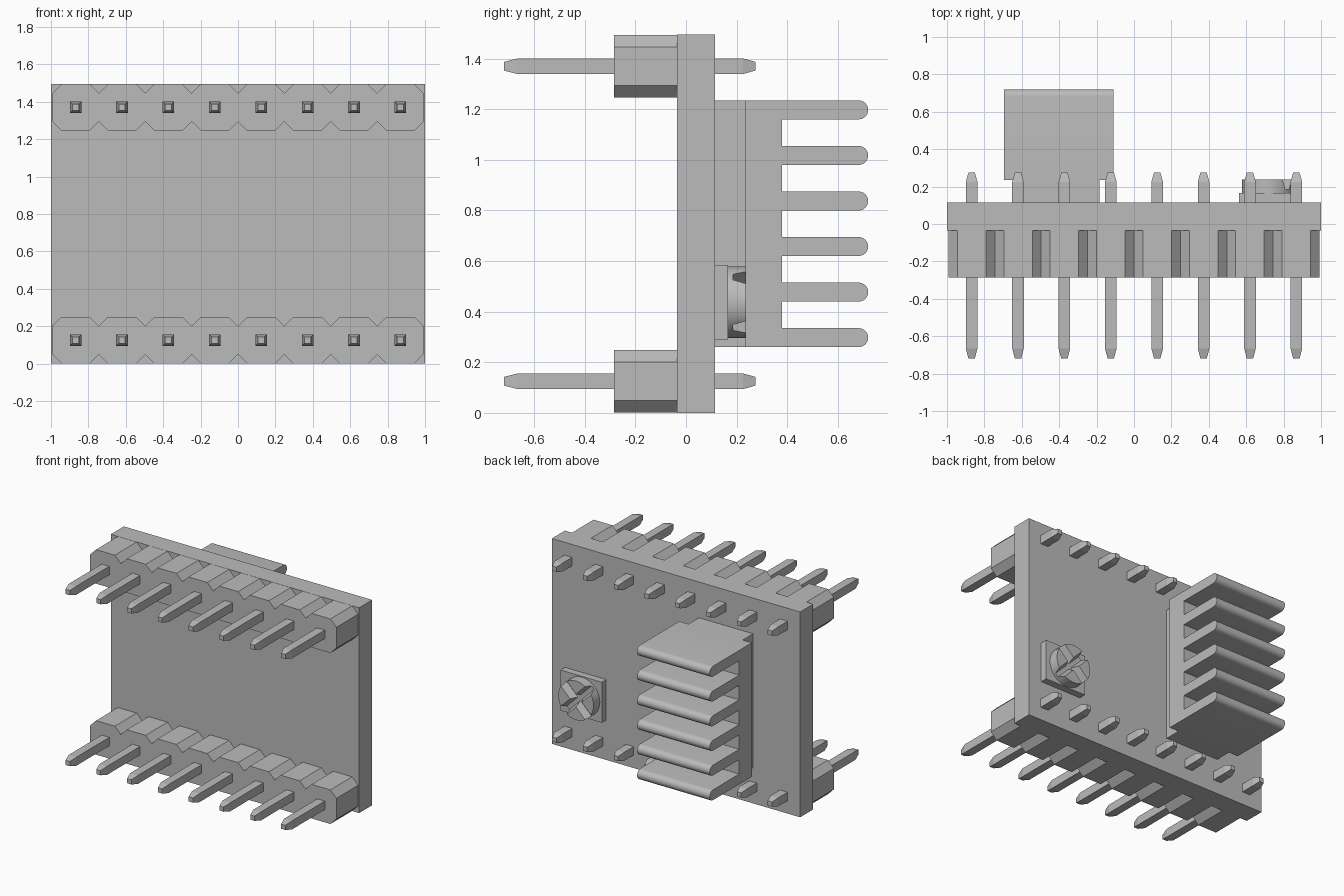
import bpy, bmesh, math
from mathutils import Matrix, Vector

if "Cube" in bpy.data.objects:
    bpy.data.objects.remove(bpy.data.objects["Cube"], do_unlink=True)

GREY = (0.5, 0.5, 0.5, 1)
mat = bpy.data.materials.new("plain grey")
mat.use_nodes = True
mat.diffuse_color = GREY
mat.node_tree.nodes["Principled BSDF"].inputs["Base Color"].default_value = GREY

PITCH, COUNT = 0.248, 8
ROWS = {"lower": 0.125, "upper": 1.37}
CENTRES = [(i - (COUNT - 1) / 2) * PITCH for i in range(COUNT)]
BACK = 0.115


def finish(name, bm):
    bmesh.ops.recalc_face_normals(bm, faces=bm.faces)
    mesh = bpy.data.meshes.new(name)
    bm.to_mesh(mesh)
    bm.free()
    mesh.materials.append(mat)
    ob = bpy.data.objects.new(name, mesh)
    bpy.context.collection.objects.link(ob)
    return ob


def box(name, x0, x1, y0, y1, z0, z1):
    bm = bmesh.new()
    bmesh.ops.create_cube(bm, size=1)
    for v in bm.verts:
        v.co = Vector(((x0 + x1) / 2 + v.co.x * (x1 - x0),
                       (y0 + y1) / 2 + v.co.y * (y1 - y0),
                       (z0 + z1) / 2 + v.co.z * (z1 - z0)))
    return finish(name, bm)


def prism(name, points, offset):
    """Extrude a flat outline along an offset."""
    bm = bmesh.new()
    face = bm.faces.new([bm.verts.new(p) for p in points])
    ext = bmesh.ops.extrude_face_region(bm, geom=[face])["geom"]
    verts = [g for g in ext if isinstance(g, bmesh.types.BMVert)]
    bmesh.ops.translate(bm, verts=verts, vec=offset)
    return finish(name, bm)


def smooth(ob):
    bpy.ops.object.select_all(action="DESELECT")
    ob.select_set(True)
    bpy.context.view_layer.objects.active = ob
    bpy.ops.object.shade_smooth_by_angle(angle=math.radians(30))


# Circuit board
box("board", -1, 1, -0.035, BACK, 0, 1.495)


# Pin header housings: a row of joined chamfered cells
def housing(name, z):
    h, c = PITCH / 2, 0.048
    lower, upper = [], []
    for x in CENTRES:
        for dx, dz in ((-h, h - c), (-h + c, h), (h - c, h)):
            upper.append((x + dx, -0.285, z + dz))
            lower.append((x + dx, -0.285, z - dz))
    end = CENTRES[-1] + h
    upper.append((end, -0.285, z + h - c))
    lower.append((end, -0.285, z - h + c))
    prism(name, upper + lower[::-1], (0, 0.25, 0))


# Square pin with tapered tips
def pin(name, x, z):
    bm = bmesh.new()
    rings = []
    for y, r in ((-0.72, 0.017), (-0.665, 0.031), (0.225, 0.031), (0.275, 0.017)):
        rings.append([bm.verts.new((x + sx * r, y, z + sz * r))
                      for sx, sz in ((-1, -1), (1, -1), (1, 1), (-1, 1))])
    for a, b in zip(rings, rings[1:]):
        for k in range(4):
            n = (k + 1) % 4
            bm.faces.new((a[k], a[n], b[n], b[k]))
    bm.faces.new(rings[0])
    bm.faces.new(rings[-1])
    finish(name, bm)


for row, z in ROWS.items():
    housing(row + "_header", z)
    for i, x in enumerate(CENTRES):
        pin(f"{row}_pin_{i + 1}", x, z)

# Chip under the heat sink
box("chip", -0.62, -0.185, BACK, 0.235, 0.26, 1.235)

# Heat sink: comb profile with rounded fin tips
FINS, STEP, R, BASE = 6, 0.18, 0.0375, 0.38
outline = [(-0.695, 0.235, 1.235), (-0.695, 0.235, 0.26)]
for i in range(FINS):
    zc = 0.26 + R + i * STEP
    if i:
        outline.append((-0.695, BASE, zc - R))
    for k in range(13):
        a = -math.pi / 2 + math.pi * k / 12
        outline.append((-0.695, 0.72 - R + R * math.cos(a), zc + R * math.sin(a)))
    if i < FINS - 1:
        outline.append((-0.695, BASE, zc + R))
smooth(prism("heat_sink", outline, (0.585, 0, 0)))

# Trimmer base plate
CX, CZ = 0.72, 0.437
box("trimmer_base", 0.562, 0.895, BACK, 0.166, 0.29, 0.585)

# Trimmer rotor with a tapered cross slot
bm = bmesh.new()
bmesh.ops.create_cone(bm, cap_ends=True, segments=48, radius1=0.142, radius2=0.142,
                      depth=0.078,
                      matrix=Matrix.Translation((CX, 0.199, CZ))
                      @ Matrix.Rotation(math.pi / 2, 4, "X"))
rotor = finish("trimmer_rotor", bm)
for i, angle in enumerate((45, -45)):
    section = [(-0.2, 0.185, -0.015), (-0.2, 0.185, 0.015),
               (-0.2, 0.245, 0.036), (-0.2, 0.245, -0.036)]
    cutter = prism(f"slot_cutter_{i + 1}", section, (0.4, 0, 0))
    cutter.data.transform(Matrix.Translation((CX, 0, CZ))
                          @ Matrix.Rotation(math.radians(angle), 4, "Y"))
    cutter.hide_render = True
    cutter.hide_viewport = True
    cut = rotor.modifiers.new("slot", "BOOLEAN")
    cut.operation = "DIFFERENCE"
    cut.solver = "EXACT"
    cut.object = cutter
smooth(rotor)
